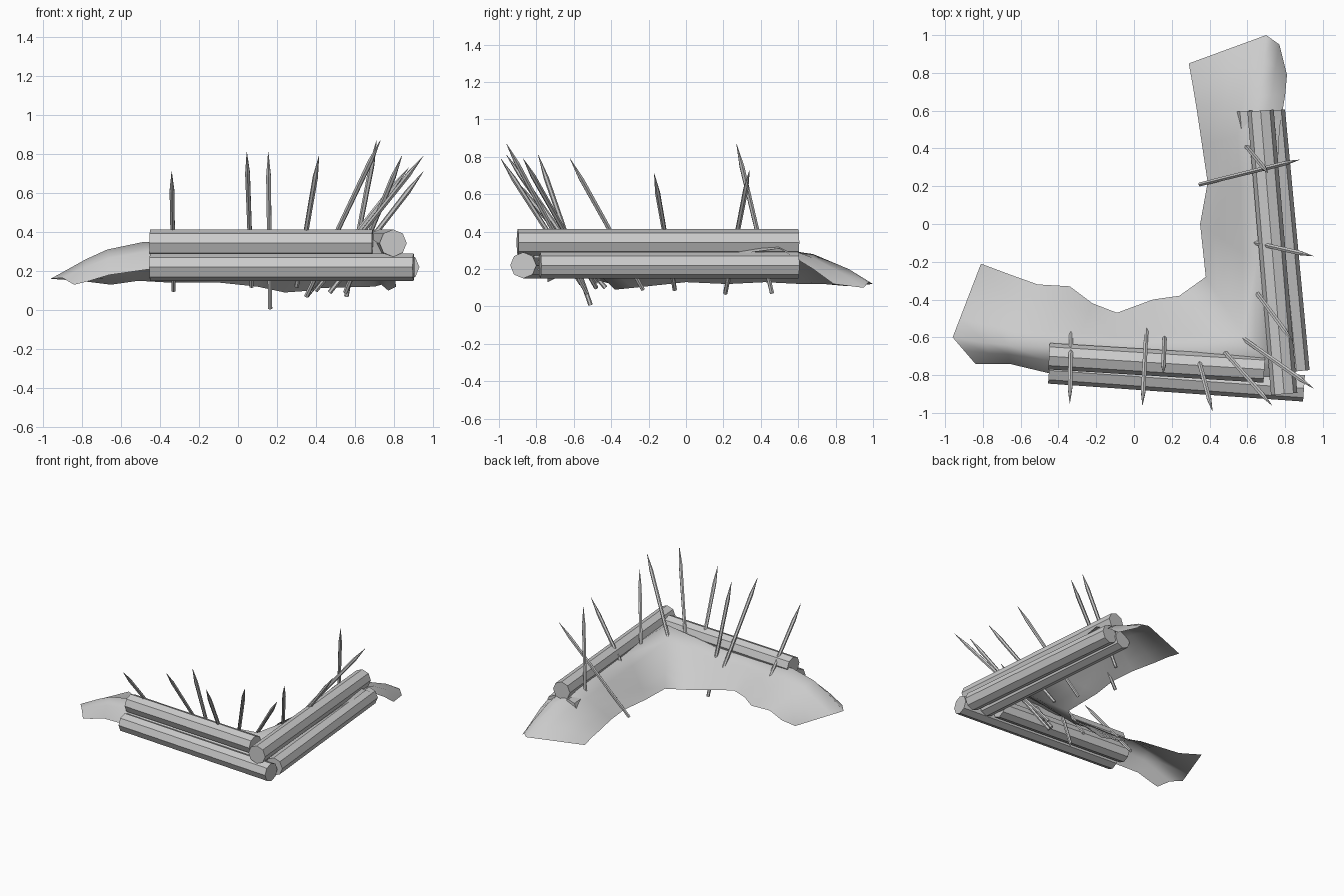
import bpy
import bmesh
from mathutils import Vector, Matrix

cube = bpy.data.objects.get("Cube")
if cube:
    bpy.data.objects.remove(cube)


def make_material(name, color):
    mat = bpy.data.materials.new(name)
    mat.use_nodes = True
    mat.diffuse_color = color
    mat.node_tree.nodes["Principled BSDF"].inputs["Base Color"].default_value = color
    return mat


GREY = make_material("plain grey", (0.6, 0.6, 0.6, 1))


def make_object(name, bm):
    bmesh.ops.recalc_face_normals(bm, faces=bm.faces)
    mesh = bpy.data.meshes.new(name)
    bm.to_mesh(mesh)
    bm.free()
    mesh.materials.append(GREY)
    obj = bpy.data.objects.new(name, mesh)
    bpy.context.collection.objects.link(obj)
    return obj


def add_rod(bm, start, end, radius_start, radius_end, sides):
    """Straight rod or cone between two points."""
    start, end = Vector(start), Vector(end)
    axis = end - start
    matrix = Matrix.Translation((start + end) / 2) @ axis.to_track_quat("Z", "Y").to_matrix().to_4x4()
    bmesh.ops.create_cone(bm, cap_ends=True, segments=sides, radius1=radius_start,
                          radius2=radius_end, depth=axis.length, matrix=matrix)


# Two log walls meeting at a corner, each with one log resting on a pair
logs = {
    "lower_front_log": ((-0.45, -0.775, 0.22), (0.90, -0.87, 0.22)),
    "inner_front_log": ((-0.45, -0.65, 0.22), (0.65, -0.73, 0.22)),
    "upper_front_log": ((-0.45, -0.70, 0.343), (0.69, -0.77, 0.343)),
    "lower_side_log": ((0.73, 0.60, 0.22), (0.86, -0.78, 0.22)),
    "inner_side_log": ((0.61, 0.60, 0.22), (0.73, -0.78, 0.22)),
    "upper_side_log": ((0.67, 0.60, 0.343), (0.795, -0.90, 0.343)),
}
for name, (start, end) in logs.items():
    bm = bmesh.new()
    add_rod(bm, start, end, 0.07, 0.07, 8)
    make_object(name, bm)

# Sharpened stakes leaning outward over the walls: foot, then tip
stakes = [
    ((-0.33, -0.43, 0.10), (-0.34, -0.95, 0.71)),
    ((0.07, -0.48, 0.12), (0.045, -0.96, 0.81)),
    ((0.165, -0.51, 0.007), (0.155, -0.79, 0.81)),
    ((0.30, -0.56, 0.12), (0.415, -0.99, 0.79)),
    ((0.35, -0.53, 0.07), (0.73, -0.96, 0.87)),
    ((0.40, -0.48, 0.10), (0.95, -0.87, 0.79)),
    ((0.55, -0.23, 0.09), (0.84, -0.62, 0.79)),
    ((0.47, -0.06, 0.09), (0.95, -0.17, 0.71)),
    ((0.35, 0.21, 0.07), (0.875, 0.34, 0.73)),
    ((0.555, 0.46, 0.07), (0.71, 0.27, 0.87)),
]
for number, (foot, tip) in enumerate(stakes, 1):
    foot, tip = Vector(foot), Vector(tip)
    neck = tip + (foot - tip).normalized() * 0.13
    bm = bmesh.new()
    add_rod(bm, foot, neck, 0.012, 0.014, 6)
    add_rod(bm, neck, tip, 0.014, 0.001, 6)
    make_object(f"stake_{number}", bm)

# Earth bank: inner foot, crest and outer edge, station by station
inner_edge = [
    (-0.81, -0.21, 0.15), (-0.65, -0.27, 0.13), (-0.51, -0.32, 0.15), (-0.34, -0.33, 0.14),
    (-0.22, -0.42, 0.14), (-0.09, -0.47, 0.14), (0.10, -0.40, 0.12), (0.24, -0.38, 0.09),
    (0.38, -0.28, 0.10), (0.35, 0, 0.13), (0.39, 0.22, 0.12), (0.36, 0.42, 0.13),
    (0.33, 0.62, 0.12), (0.31, 0.74, 0.12), (0.29, 0.85, 0.11),
]
crest = [
    (-0.96, -0.60, 0.16), (-0.78, -0.63, 0.26), (-0.67, -0.64, 0.31), (-0.48, -0.65, 0.35),
    (-0.30, -0.64, 0.33), (-0.10, -0.64, 0.33), (0.15, -0.65, 0.33), (0.38, -0.66, 0.36),
    (0.64, -0.67, 0.39), (0.65, -0.20, 0.33), (0.62, 0.20, 0.32), (0.61, 0.48, 0.31),
    (0.66, 0.68, 0.28), (0.69, 0.87, 0.20), (0.70, 1.0, 0.12),
]
outer_edge = [
    (-0.84, -0.74, 0.13), (-0.76, -0.74, 0.15), (-0.66, -0.74, 0.18), (-0.45, -0.79, 0.21),
    (-0.25, -0.78, 0.26), (0, -0.79, 0.26), (0.20, -0.80, 0.26), (0.45, -0.81, 0.26),
    (0.80, -0.82, 0.26), (0.78, -0.20, 0.26), (0.76, 0.20, 0.27), (0.77, 0.50, 0.31),
    (0.80, 0.68, 0.20), (0.81, 0.79, 0.12), (0.77, 0.95, 0.10),
]


def bank_section(inner, top, outer):
    """Slope up to the crest, then over it and down to the outer edge."""
    inner, top, outer = Vector(inner), Vector(top), Vector(outer)
    slope = [inner.lerp(top, step / 4) for step in range(5)]
    return slope + [top.lerp(outer, 0.5) + Vector((0, 0, 0.02)), outer]


bm = bmesh.new()
rows = [[bm.verts.new(p) for p in bank_section(*station)]
        for station in zip(inner_edge, crest, outer_edge)]
for row, following in zip(rows, rows[1:]):
    for i in range(len(row) - 1):
        bm.faces.new((row[i], following[i], following[i + 1], row[i + 1]))
bank = make_object("earth_bank", bm)
if sum(p.normal.z for p in bank.data.polygons) < 0:
    bank.data.flip_normals()
for polygon in bank.data.polygons:
    polygon.use_smooth = True
